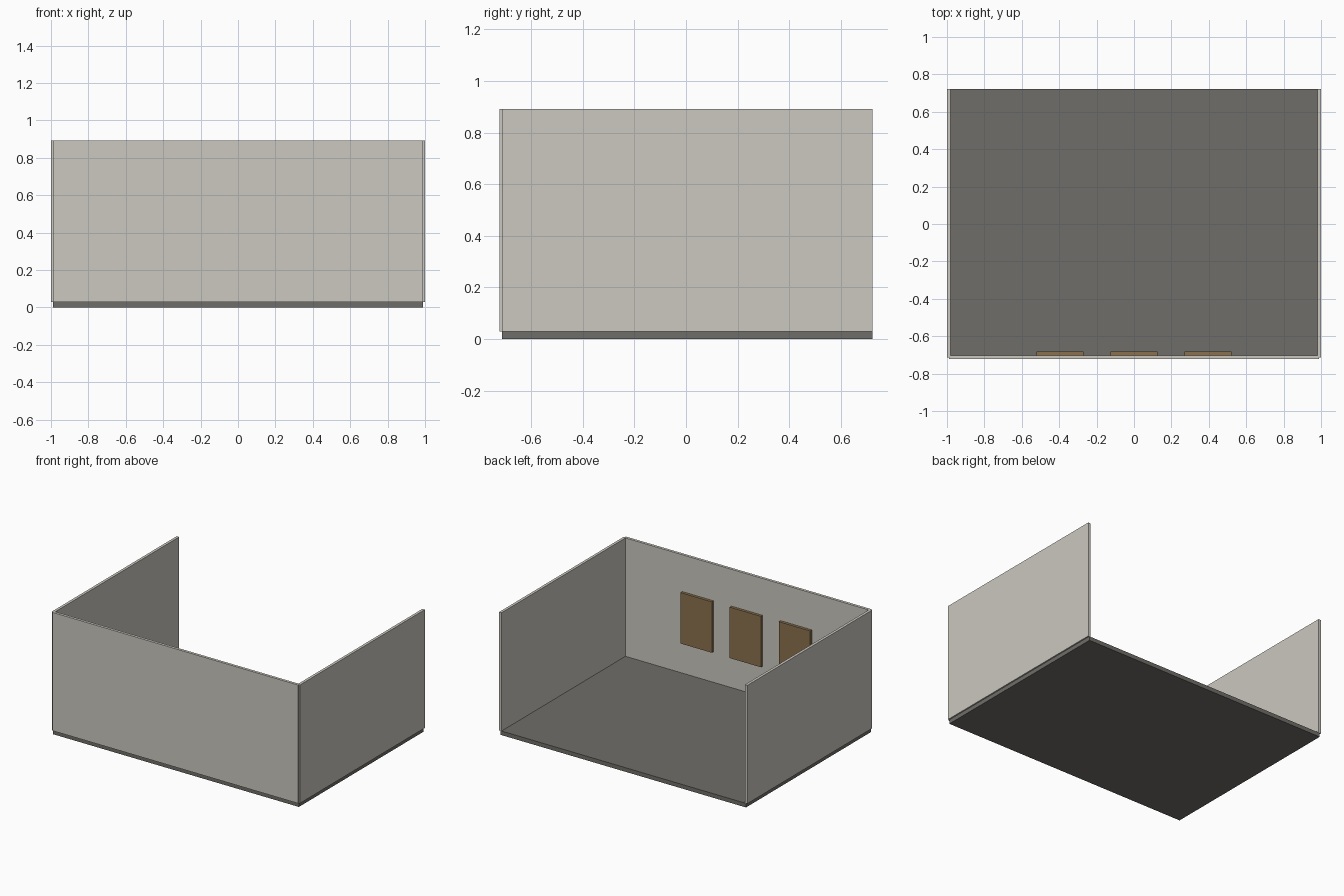
import bpy

if "Cube" in bpy.data.objects:
    bpy.data.objects.remove(bpy.data.objects["Cube"])


def material(name, rgb):
    m = bpy.data.materials.new(name)
    m.diffuse_color = (*rgb, 1.0)
    m.use_nodes = True
    m.node_tree.nodes["Principled BSDF"].inputs["Base Color"].default_value = m.diffuse_color
    return m


WALL = material("pale plaster", (0.60, 0.58, 0.53))
FLOOR = material("dark stone", (0.16, 0.155, 0.138))
WOOD = material("brown panel", (0.26, 0.165, 0.075))


def box(name, x, y, z, mat):
    """Box from (min, max) extents on each axis."""
    bpy.ops.mesh.primitive_cube_add(
        size=1, location=[(a + b) / 2 for a, b in (x, y, z)])
    ob = bpy.context.object
    ob.name = name
    ob.scale = [b - a for a, b in (x, y, z)]
    bpy.ops.object.transform_apply(location=False, rotation=False, scale=True)
    ob.data.materials.append(mat)
    return ob


HALF_X = 0.99          # half width of the floor
FRONT, BACK = -0.713, 0.723
BASE, TOP = 0.03, 0.892
T = 0.01               # half wall thickness

# Floor slab
box("floor", (-HALF_X, HALF_X), (FRONT, BACK), (0, BASE), FLOOR)

# Front wall and the two side walls, centred on the slab edges
box("front_wall", (-HALF_X, HALF_X), (FRONT - T, FRONT + T), (BASE, TOP), WALL)
for side, label in ((-1, "left"), (1, "right")):
    c = side * HALF_X
    box(label + "_wall", (c - T, c + T), (FRONT, BACK), (BASE, TOP), WALL)

# Three panels hung on the inside of the front wall
for i in (-1, 0, 1):
    c = i * 0.396
    box(f"wall_panel_{i + 2}", (c - 0.126, c + 0.126),
        (FRONT + T, FRONT + T + 0.02), (0.253, 0.624), WOOD)
